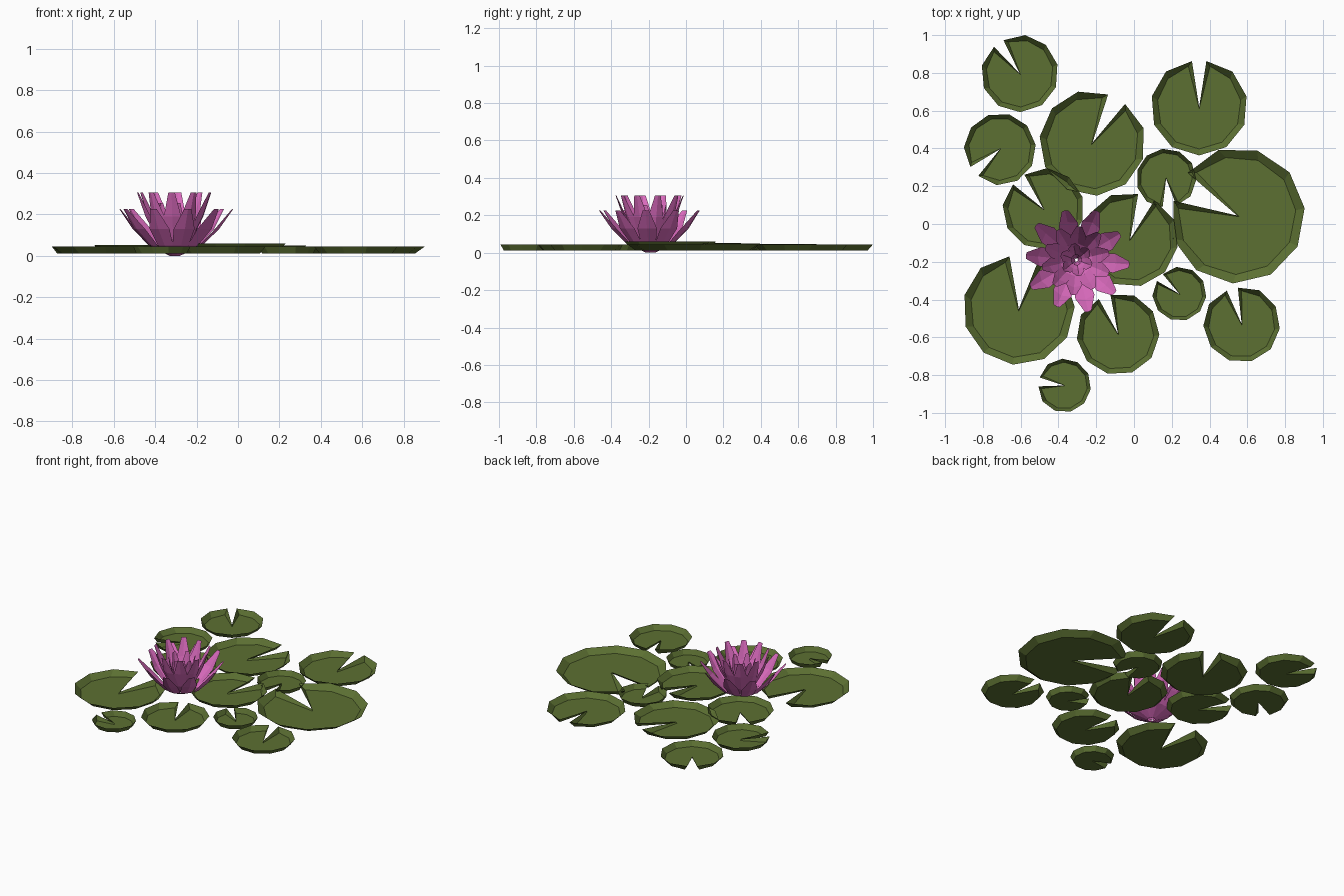
import bpy, math
from math import sin, cos, radians

if "Cube" in bpy.data.objects:
    bpy.data.objects.remove(bpy.data.objects["Cube"])


def material(name, rgb):
    m = bpy.data.materials.new(name)
    m.diffuse_color = (*rgb, 1)
    m.use_nodes = True
    m.node_tree.nodes["Principled BSDF"].inputs["Base Color"].default_value = m.diffuse_color
    return m


GREEN = material("leaf green", (0.107, 0.162, 0.032))
PINK = material("petal pink", (0.70, 0.145, 0.51))


def mesh_object(name, verts, faces, mat):
    me = bpy.data.meshes.new(name)
    me.from_pydata(verts, [], faces)
    me.materials.append(mat)
    ob = bpy.data.objects.new(name, me)
    bpy.context.collection.objects.link(ob)
    return ob


def lily_pad(i, x, y, r, notch, half, z):
    """Shallow notched dish: flat floor with a lip flaring up and out."""
    n = 11
    d = radians(notch)
    rim, floor = [], []
    for k in range(n):
        t = k / (n - 1)
        a = d + radians(half + t * (360 - 2 * half))
        edge = k in (0, n - 1)
        rr = r * (0.97 if edge else 1.015)
        rim.append((x + rr * cos(a), y + rr * sin(a), z + 0.034))
        # the floor is pulled back from the notch edges
        ia = d + radians(half + 6 + t * (360 - 2 * half - 12))
        fr = r * 0.88
        floor.append((x + fr * cos(ia), y + fr * sin(ia), z))
    tip = (x, y, z + 0.01)
    ftip = (x - 0.04 * r * cos(d), y - 0.04 * r * sin(d), z)
    verts = rim + floor + [tip, ftip]
    T, F = 2 * n, 2 * n + 1
    faces = [(F, n + k, n + k + 1) for k in range(n - 1)]
    faces += [(n + k, k, k + 1, n + k + 1) for k in range(n - 1)]
    faces += [(T, 0, n, F), (n - 1, T, F, 2 * n - 1)]
    mesh_object(f"lily_pad_{i}", verts, faces, GREEN)


# Pads: x, y, radius, notch direction, notch half angle, floor height
PADS = [
    (-0.605, 0.797, 0.202, 125, 9, 0.011),
    (-0.71, 0.396, 0.188, 221, 10, 0.011),
    (-0.22, 0.43, 0.277, 61, 11, 0.013),
    (0.345, 0.62, 0.253, 90, 9, 0.011),
    (0.17, 0.24, 0.157, 277, 14, 0.016),
    (-0.48, 0.08, 0.213, 130, 11, 0.018),
    (-0.02, -0.08, 0.25, 69, 11, 0.025),
    (0.545, 0.045, 0.355, 153, 14, 0.011),
    (-0.61, -0.45, 0.292, 84, 16, 0.011),
    (-0.085, -0.58, 0.216, 110, 9, 0.011),
    (0.24, -0.37, 0.141, 140, 10, 0.011),
    (0.57, -0.53, 0.2, 105, 9, 0.011),
    (-0.37, -0.855, 0.14, 172, 10, 0.011),
]
for i, p in enumerate(PADS):
    lily_pad(i + 1, *p)

FX, FY = -0.305, -0.19


def petal_ring(name, count, start, rows):
    """Cupped, creased petals; rows are (radius, height, half width, crease depth)."""
    verts, faces = [], []
    for k in range(count):
        a = radians(start) + k * 2 * math.pi / count
        vary = 1 + 0.05 * (k % 2)
        b = len(verts)
        for r, z, w, c in rows:
            for s in (-1, 0, 1):
                rr = (r + (c if s == 0 else 0)) * (vary if r > 0.1 else 1)
                verts.append((FX + rr * cos(a) - s * w * sin(a),
                              FY + rr * sin(a) + s * w * cos(a), z))
        for j in range(len(rows) - 1):
            for s in (0, 1):
                q = b + 3 * j + s
                faces.append((q + 3, q + 4, q + 1, q))
    mesh_object(name, verts, faces, PINK)


# Flower: three rings of petals, opening outward
petal_ring("outer_petals", 10, 31, [
    (0.02, 0.0, 0.012, 0.005), (0.115, 0.05, 0.04, 0.012),
    (0.19, 0.13, 0.052, 0.015), (0.265, 0.225, 0.018, 0.004)])
petal_ring("middle_petals", 10, 13, [
    (0.015, 0.01, 0.01, 0.005), (0.075, 0.08, 0.035, 0.012),
    (0.125, 0.19, 0.042, 0.014), (0.175, 0.305, 0.016, 0.003)])
petal_ring("inner_petals", 6, 40, [
    (0.01, 0.02, 0.008, 0.004), (0.04, 0.09, 0.028, 0.01),
    (0.065, 0.17, 0.032, 0.01), (0.085, 0.255, 0.012, 0.002)])
petal_ring("heart_petals", 4, 10, [
    (0.006, 0.02, 0.005, 0.002), (0.022, 0.1, 0.018, 0.005),
    (0.028, 0.21, 0.008, 0.002)])
